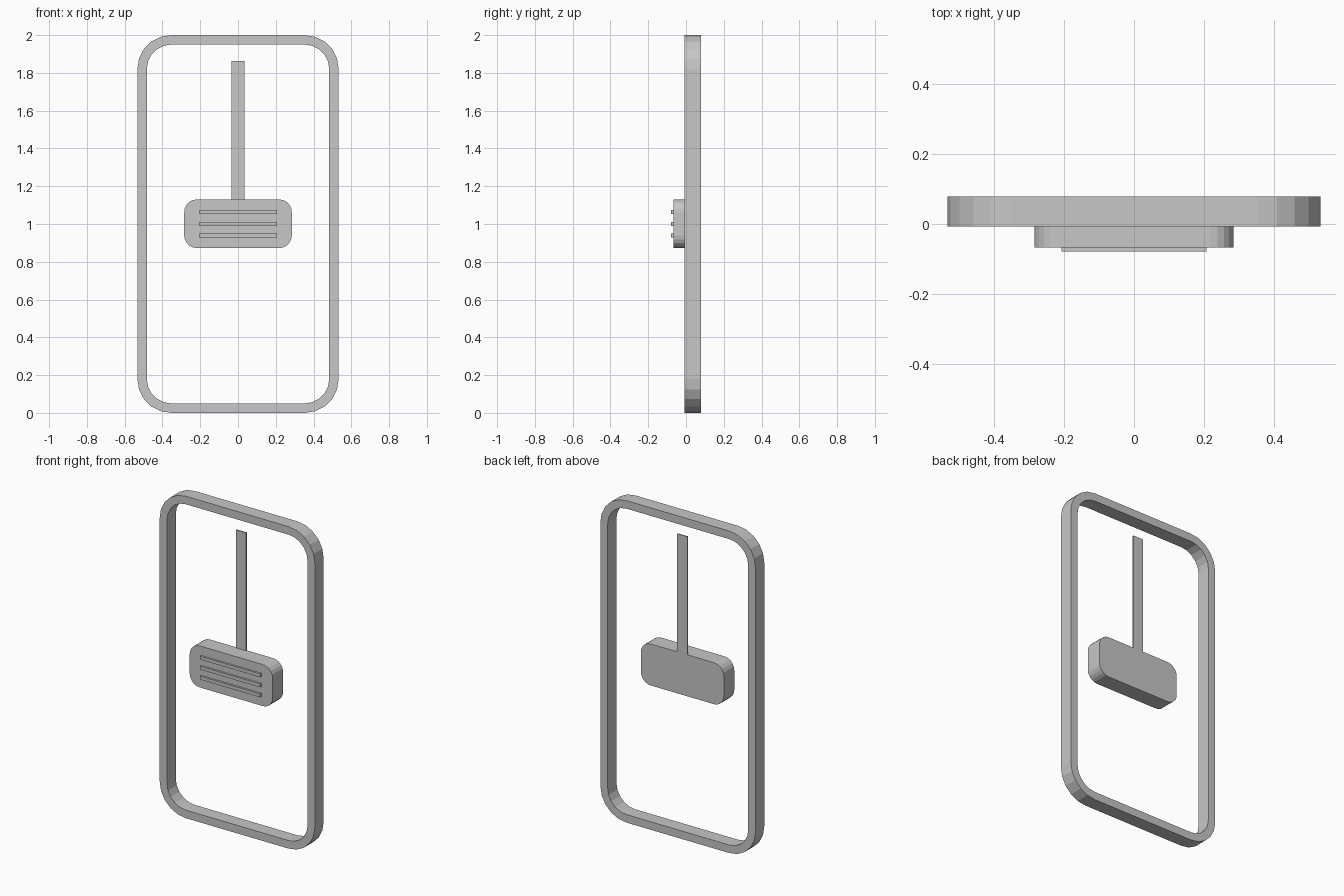
import bpy, bmesh, math

if "Cube" in bpy.data.objects:
    bpy.data.objects.remove(bpy.data.objects["Cube"])

grey = bpy.data.materials.new("mid_grey")
grey.diffuse_color = (0.57, 0.57, 0.57, 1)
grey.use_nodes = True
grey.node_tree.nodes["Principled BSDF"].inputs["Base Color"].default_value = grey.diffuse_color


def rounded(hw, z0, z1, r, y, steps=5):
    """Outline of an upright rounded rectangle at depth y."""
    pts = []
    corners = [(hw - r, z1 - r), (r - hw, z1 - r), (r - hw, z0 + r), (hw - r, z0 + r)]
    for i, (cx, cz) in enumerate(corners):
        for k in range(steps + 1):
            a = math.pi / 2 * (i + k / steps)
            pts.append((cx + r * math.cos(a), y, cz + r * math.sin(a)))
    return pts


def finish(name, bm):
    bmesh.ops.recalc_face_normals(bm, faces=bm.faces)
    mesh = bpy.data.meshes.new(name)
    bm.to_mesh(mesh)
    bm.free()
    mesh.materials.append(grey)
    obj = bpy.data.objects.new(name, mesh)
    bpy.context.collection.objects.link(obj)
    return obj


def bridge(bm, a, b):
    n = len(a)
    for i in range(n):
        j = (i + 1) % n
        bm.faces.new((a[i], a[j], b[j], b[i]))


def ring(bm, pts):
    return [bm.verts.new(p) for p in pts]


def box(name, hw, y0, y1, z0, z1):
    bm = bmesh.new()
    bmesh.ops.create_cube(bm, size=1)
    bmesh.ops.scale(bm, vec=(2 * hw, y1 - y0, z1 - z0), verts=bm.verts)
    bmesh.ops.translate(bm, vec=(0, (y0 + y1) / 2, (z0 + z1) / 2), verts=bm.verts)
    return finish(name, bm)


FRONT, BACK = -0.007, 0.079                        # frame depth
TIP, PAD_FRONT, PAD_BACK = -0.079, -0.067, 0.036   # bar and pad depth

# Outer frame: four matching outlines joined into a closed band
bm = bmesh.new()
W = 0.05
loops = [ring(bm, rounded(0.533 - d, d, 2 - d, 0.18 - d, y))
         for d, y in ((0, FRONT), (0, BACK), (W, BACK), (W, FRONT))]
for i in range(4):
    bridge(bm, loops[i], loops[(i + 1) % 4])
finish("frame", bm)

# Rounded pad
bm = bmesh.new()
a = ring(bm, rounded(0.285, 0.872, 1.13, 0.068, PAD_FRONT))
b = ring(bm, rounded(0.285, 0.872, 1.13, 0.068, PAD_BACK))
bridge(bm, a, b)
bm.faces.new(a)
bm.faces.new(b)
finish("pad", bm)

# Raised grip bars on the pad
for i in range(3):
    z = 1.001 + (i - 1) * 0.062
    box(f"grip_bar_{i + 1}", 0.207, TIP, PAD_FRONT, z - 0.0105, z + 0.0105)

# Thin stem rising flush with the back of the pad
box("stem", 0.035, PAD_BACK - 0.007, PAD_BACK, 1.13, 1.863)
